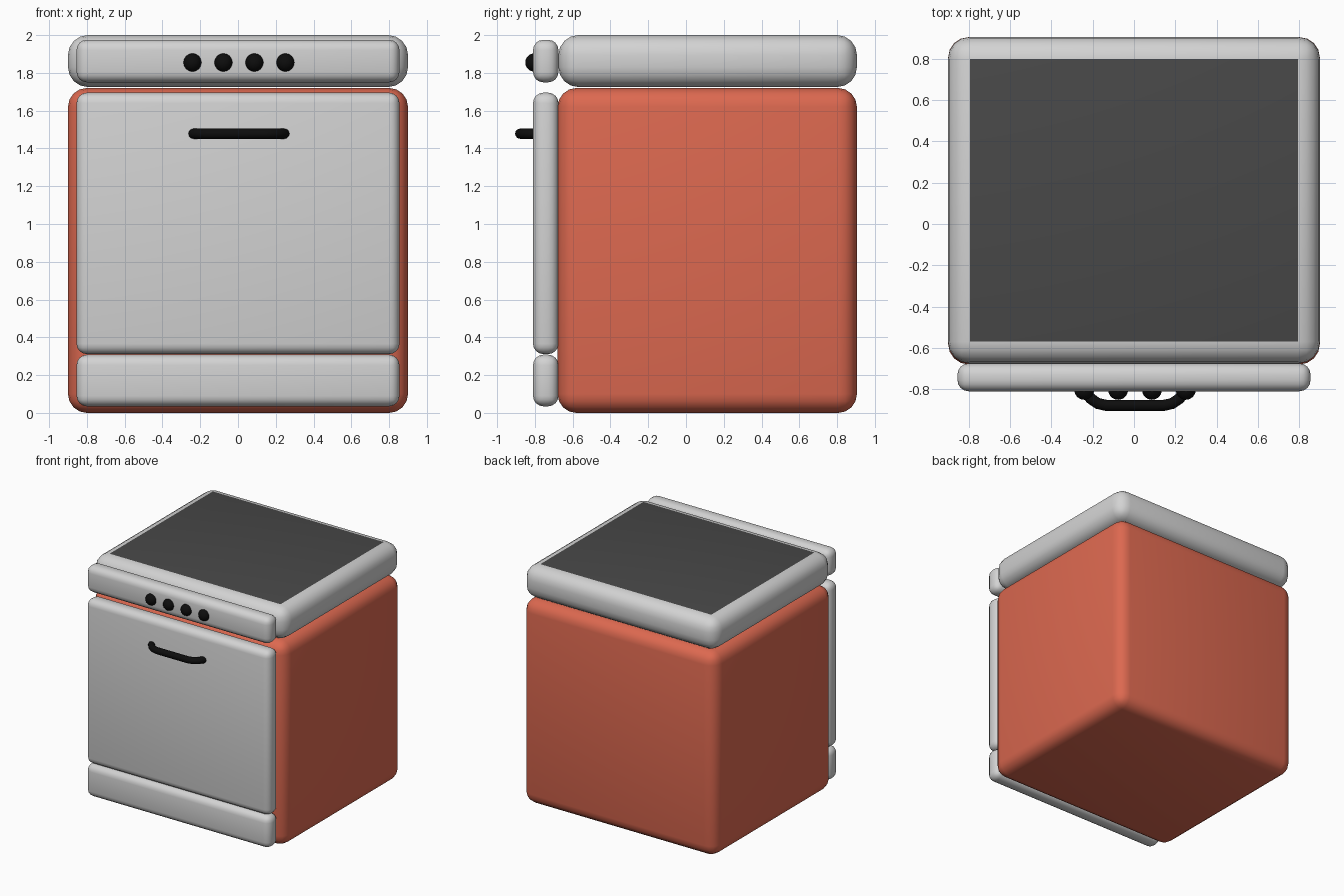
import bpy, bmesh
from mathutils import Matrix, Vector

if "Cube" in bpy.data.objects:
    bpy.data.objects.remove(bpy.data.objects["Cube"])


def material(name, rgb):
    m = bpy.data.materials.new(name)
    m.diffuse_color = (*rgb, 1)
    m.use_nodes = True
    m.node_tree.nodes["Principled BSDF"].inputs["Base Color"].default_value = m.diffuse_color
    return m


RED = material("warm_red", (0.72, 0.14, 0.08))
GREY = material("light_grey", (0.65, 0.65, 0.65))
DARK = material("dark_glass", (0.065, 0.065, 0.065))
BLACK = material("black", (0.004, 0.004, 0.004))


def finish(name, bm, *mats):
    me = bpy.data.meshes.new(name)
    for f in bm.faces:
        f.smooth = True
    bm.to_mesh(me)
    bm.free()
    for m in mats:
        me.materials.append(m)
    ob = bpy.data.objects.new(name, me)
    bpy.context.collection.objects.link(ob)
    return ob


def rounded_box(name, lo, hi, radius, *mats, top=False):
    lo, hi = Vector(lo), Vector(hi)
    bm = bmesh.new()
    bmesh.ops.create_cube(bm, size=1, matrix=Matrix.Translation((lo + hi) / 2)
                          @ Matrix.Diagonal((*(hi - lo), 1)))
    bmesh.ops.bevel(bm, geom=bm.edges[:], offset=radius, segments=4,
                    profile=0.5, affect='EDGES')
    bm.normal_update()
    if top:  # flat top face takes the second colour
        for f in bm.faces:
            if f.normal.z > 0.999 and f.calc_area() > 1:
                f.material_index = 1
    return finish(name, bm, *mats)


# Body and cooktop
rounded_box("body", (-0.9, -0.68, 0), (0.9, 0.905, 1.72), 0.1, RED)
rounded_box("cooktop", (-0.9, -0.675, 1.725), (0.9, 0.905, 2.0), 0.105, GREY, DARK, top=True)

# Front panels
for name, z0, z1 in (("drawer", 0.035, 0.308), ("oven_door", 0.311, 1.695),
                     ("control_panel", 1.75, 1.975)):
    rounded_box(name, (-0.855, -0.81, z0), (0.855, -0.675, z1), 0.055, GREY)

# Knobs
for i in range(4):
    bm = bmesh.new()
    bmesh.ops.create_uvsphere(bm, u_segments=24, v_segments=16, radius=0.048,
                              matrix=Matrix.Translation((-0.241 + 0.164 * i, -0.803, 1.855)))
    finish(f"knob_{i + 1}", bm, BLACK)

# Door handle: bowed round bar
half = [(0.245, -0.79), (0.238, -0.815), (0.215, -0.845), (0.18, -0.869), (0.14, -0.878)]
path = [(-x, y) for x, y in half] + half[::-1]
curve = bpy.data.curves.new("door_handle", 'CURVE')
curve.dimensions = '3D'
curve.bevel_depth = 0.027
curve.bevel_resolution = 4
curve.use_fill_caps = True
spline = curve.splines.new('POLY')
spline.points.add(len(path) - 1)
for p, (x, y) in zip(spline.points, path):
    p.co = (x + 0.005, y, 1.478, 1)
curve.materials.append(BLACK)
handle = bpy.data.objects.new("door_handle", curve)
bpy.context.collection.objects.link(handle)
